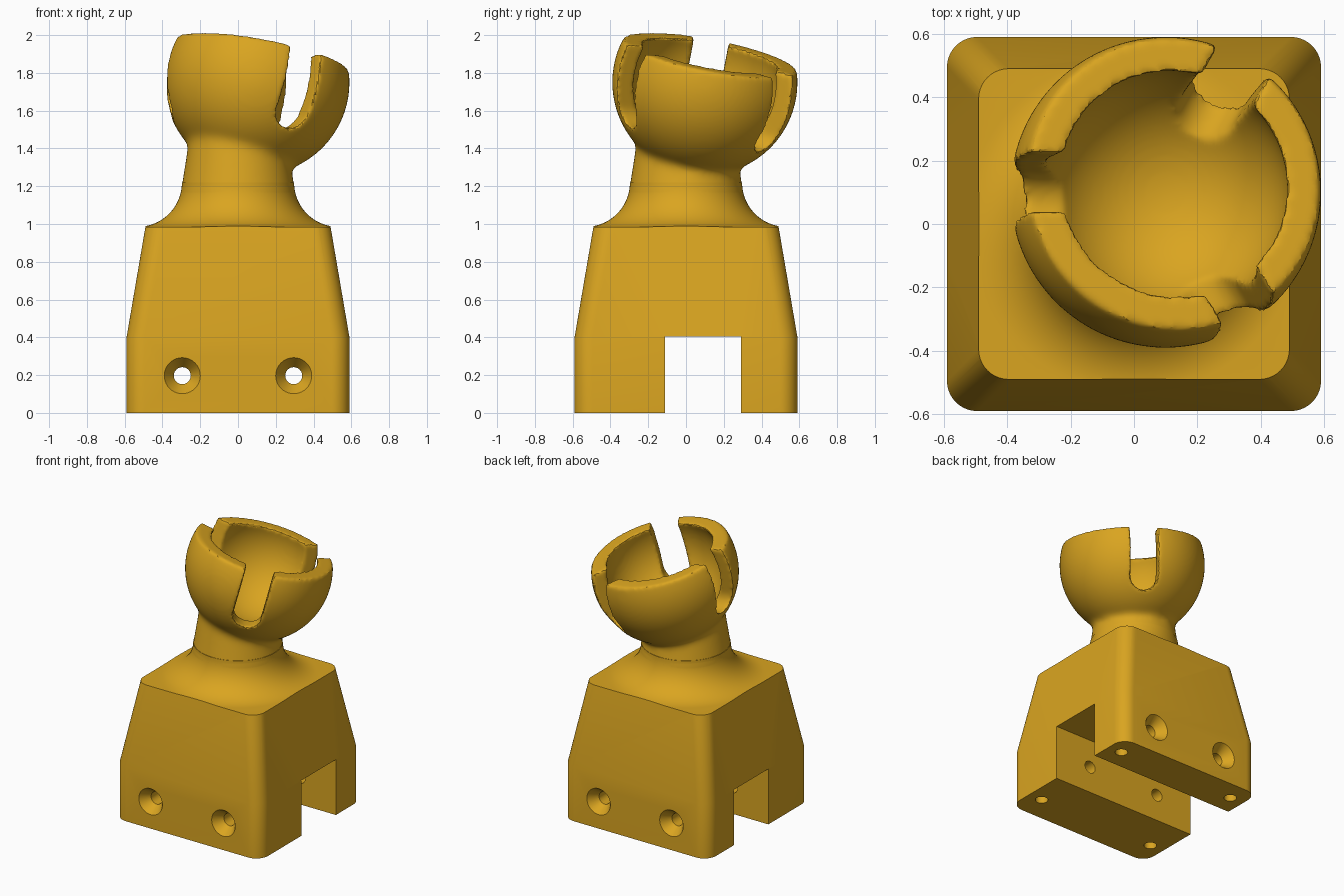
import bpy, bmesh, math
from mathutils import Matrix, Vector

if "Cube" in bpy.data.objects:
    bpy.data.objects.remove(bpy.data.objects["Cube"])

gold = bpy.data.materials.new("golden_yellow")
gold.diffuse_color = (0.70, 0.375, 0.0145, 1)
gold.use_nodes = True
gold.node_tree.nodes["Principled BSDF"].inputs["Base Color"].default_value = gold.diffuse_color


def make(name, bm, matrix=None):
    bmesh.ops.remove_doubles(bm, verts=bm.verts, dist=1e-5)
    bmesh.ops.recalc_face_normals(bm, faces=bm.faces)
    me = bpy.data.meshes.new(name)
    if matrix:
        bm.transform(matrix)
    bm.to_mesh(me)
    bm.free()
    ob = bpy.data.objects.new(name, me)
    bpy.context.collection.objects.link(ob)
    me.materials.append(gold)
    return ob


def skin(name, rings, wrap=False, matrix=None):
    """Connect rings of points; cap the ends unless the rings wrap around."""
    bm = bmesh.new()
    rows = [[bm.verts.new(p) for p in ring] for ring in rings]
    n = len(rows[0])
    pairs = list(zip(rows, rows[1:])) + ([(rows[-1], rows[0])] if wrap else [])
    for a, b in pairs:
        for i in range(n):
            j = (i + 1) % n
            bm.faces.new((a[i], a[j], b[j], b[i]))
    if not wrap:
        bm.faces.new(rows[0][::-1])
        bm.faces.new(rows[-1])
    return make(name, bm, matrix)


def lathe(name, profile, n=48, wrap=False, matrix=None):
    rings = [[(r * math.cos(2 * math.pi * i / n), r * math.sin(2 * math.pi * i / n), z)
              for i in range(n)] for r, z in profile]
    return skin(name, rings, wrap, matrix)


def box(name, lo, hi, matrix=None):
    bm = bmesh.new()
    bmesh.ops.create_cube(bm, size=1)
    lo, hi = Vector(lo), Vector(hi)
    for v in bm.verts:
        v.co = [(a + b) / 2 + c * (b - a) for a, b, c in zip(lo, hi, v.co)]
    return make(name, bm, matrix)


def sphere(name, r, matrix):
    bm = bmesh.new()
    bmesh.ops.create_uvsphere(bm, u_segments=96, v_segments=48, radius=r)
    return make(name, bm, matrix)


def apply(ob, kind, **props):
    m = ob.modifiers.new(kind, kind)
    for k, v in props.items():
        setattr(m, k, v)
    bpy.context.view_layer.objects.active = ob
    bpy.ops.object.modifier_apply(modifier=m.name)


def combine(ob, other, op):
    apply(ob, 'BOOLEAN', object=other, operation=op, solver='EXACT')
    bpy.data.objects.remove(other)


def soften(ob, voxel, steps):
    apply(ob, 'REMESH', mode='VOXEL', voxel_size=voxel)
    apply(ob, 'SMOOTH', factor=0.5, iterations=steps)


def rounded_square(half, z, r=0.095, n=10):
    pts = []
    for k, (sx, sy) in enumerate([(1, 1), (-1, 1), (-1, -1), (1, -1)]):
        for i in range(n + 1):
            a = math.pi / 2 * (k + i / n)
            pts.append((sx * (half - r) + r * math.cos(a),
                        sy * (half - r) + r * math.sin(a), z))
    return pts


# Tapered base block
base = skin("clamp_base", [rounded_square(0.59, 0), rounded_square(0.59, 0.4),
                           rounded_square(0.45, 1.22)])

# Concave flare turned into the top of the block
R, cr, cz = 0.235, 0.532, 1.22
flare = [(cr - R * math.cos(a), cz - R * math.sin(a))
         for a in [math.pi / 2 * i / 20 for i in range(21)]]
flare += [(1.0, cz - R), (1.0, 1.4), (cr - R, 1.4)]
combine(base, lathe("flare_cutter", flare, 96, True), 'DIFFERENCE')

# Slot through the bottom
combine(base, box("slot_cutter", (-1, -0.11, -0.1), (1, 0.29, 0.405)), 'DIFFERENCE')

# Countersunk cross holes and blind holes in the feet
turn = Matrix.Rotation(math.pi / 2, 4, 'X')
bolt = [(0.117, -0.62), (0.045, -0.52), (0.045, 0.52), (0.117, 0.62)]
for s in (-1, 1):
    combine(base, lathe("bolt_cutter", bolt, 40, False,
                        Matrix.Translation((s * 0.295, 0, 0.197)) @ turn), 'DIFFERENCE')
    for y in (-0.40, 0.44):
        combine(base, lathe("foot_cutter", [(0.043, -0.1), (0.043, 0.33)], 32, False,
                            Matrix.Translation((s * 0.48, y, 0))), 'DIFFERENCE')

# Neck blended into a tilted ball
tilt = Matrix.Translation((0.1, 0.1, 1.75)) @ Matrix.Rotation(math.radians(15), 4, Vector((-1, 1, 0)))
cup = lathe("socket_cup", [(0.379, 0.7), (0.235, 1.6)], 96)
combine(cup, sphere("ball", 0.492, tilt), 'UNION')
soften(cup, 0.015, 30)

# Hollow the ball, trim the rim and cut three round-bottomed slots
combine(cup, sphere("cavity_cutter", 0.388, tilt), 'DIFFERENCE')
combine(cup, box("rim_cutter", (-1, -1, 0.15), (1, 1, 1), tilt), 'DIFFERENCE')
w, low = 0.093, -0.18
for deg in (60, 180, 300):
    # U-shaped outline swept radially outwards
    outline = [(w * math.cos(a), low + w * math.sin(a))
               for a in [math.pi + math.pi * i / 24 for i in range(25)]]
    outline += [(w, 0.6), (-w, 0.6)]
    rings = [[(x, y, z) for y, z in outline] for x in (0.02, 0.8)]
    combine(cup, skin("finger_slot_cutter", rings, False,
                      tilt @ Matrix.Rotation(math.radians(deg), 4, 'Z')), 'DIFFERENCE')
soften(cup, 0.012, 9)

# Join into one solid, smooth with crisp machined edges
combine(base, cup, 'UNION')
base.name = "ball_socket_mount"
bpy.ops.object.select_all(action='DESELECT')
base.select_set(True)
bpy.context.view_layer.objects.active = base
bpy.ops.object.shade_smooth_by_angle(angle=math.radians(25))
